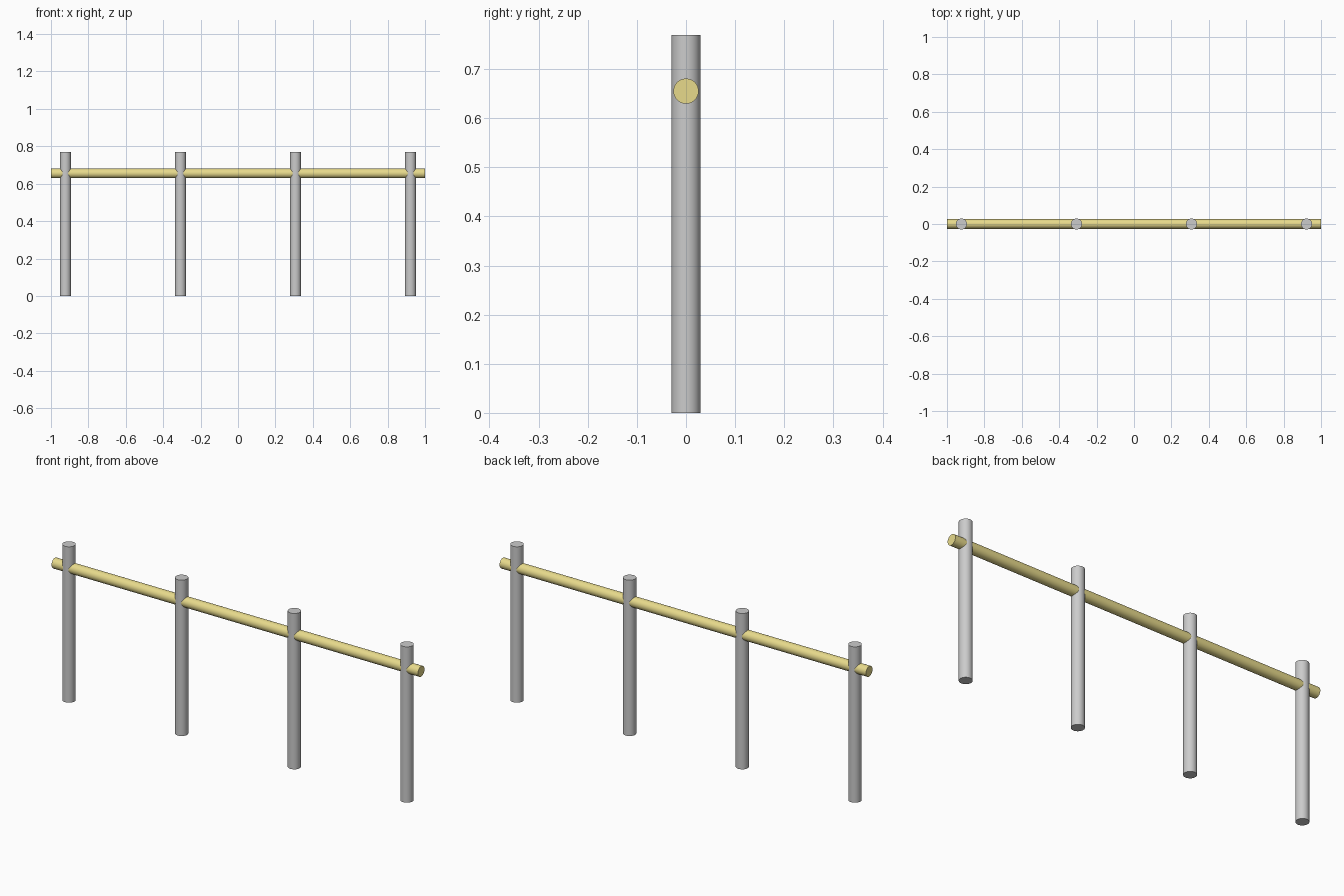
import bpy
import math

if "Cube" in bpy.data.objects:
    bpy.data.objects.remove(bpy.data.objects["Cube"])


def cylinder(name, radius, length, location, rotation=(0, 0, 0)):
    bpy.ops.mesh.primitive_cylinder_add(vertices=48, radius=radius, depth=length,
                                        location=location, rotation=rotation)
    obj = bpy.context.object
    obj.name = name
    bpy.ops.object.shade_smooth_by_angle(angle=math.radians(30))
    return obj


POST_HEIGHT = 0.769
POST_SPACING = 0.615

# Four evenly spaced upright posts
for i in range(4):
    x = (i - 1.5) * POST_SPACING
    cylinder(f"post_{i + 1}", 0.0295, POST_HEIGHT, (x, 0, POST_HEIGHT / 2))

# Long horizontal rail passing through the posts
rail = cylinder("rail", 0.0256, 2.0, (0, 0, 0.655), (0, math.pi / 2, 0))
yellow = bpy.data.materials.new("pale_yellow")
yellow.diffuse_color = (0.80, 0.70, 0.26, 1)
yellow.use_nodes = True
yellow.node_tree.nodes["Principled BSDF"].inputs["Base Color"].default_value = yellow.diffuse_color
rail.data.materials.append(yellow)
